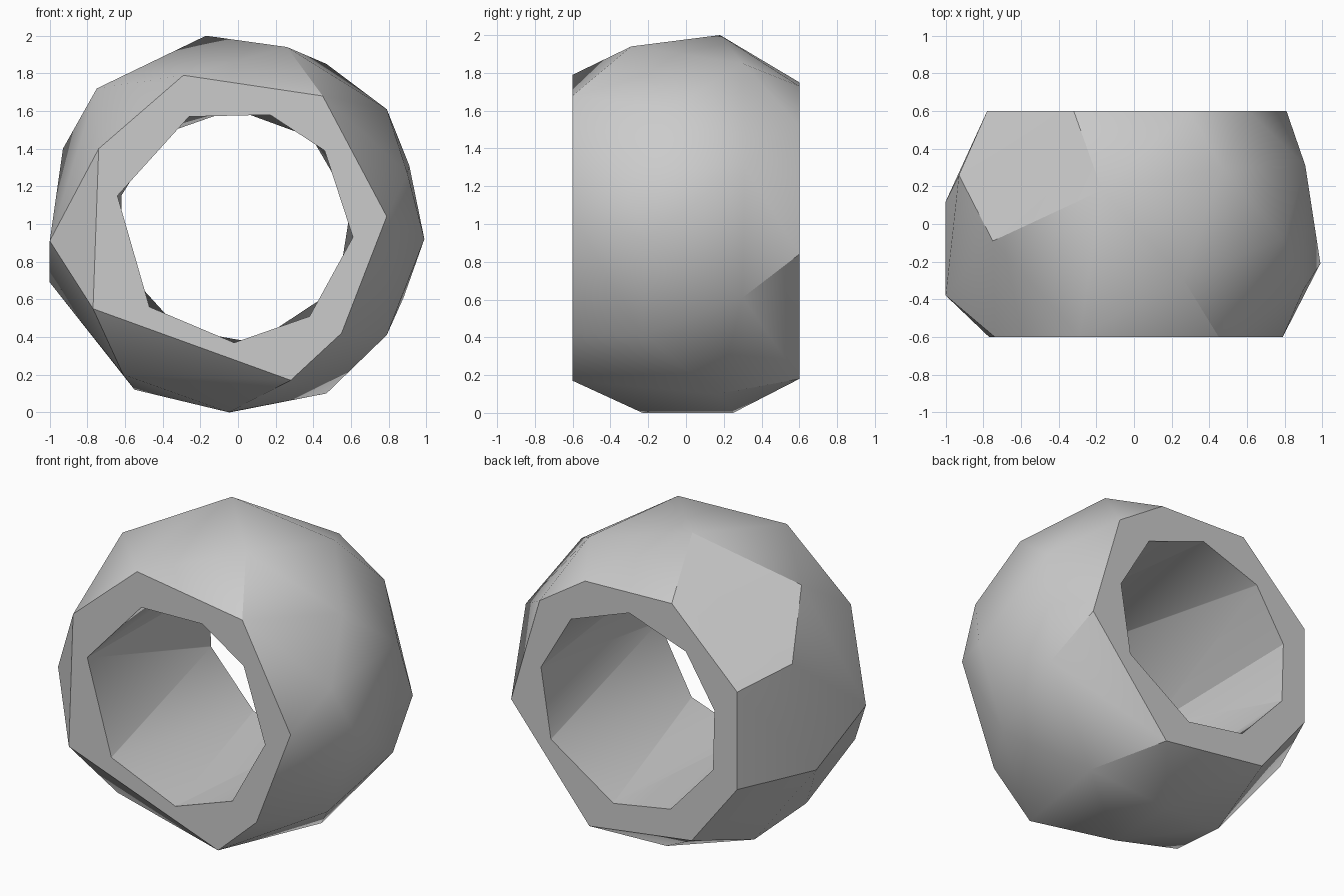
import bpy
import bmesh
import math

HALF_DEPTH = .6

default_cube = bpy.data.objects.get("Cube")
if default_cube:
    bpy.data.objects.remove(default_cube, do_unlink=True)


def ring(y, outline):
    """Place an (x, z) outline on the plane at depth y."""
    return [(x, y, z) for x, z in outline]


def hull_object(name, points):
    """Make a faceted solid wrapped tightly around the given points."""
    bm = bmesh.new()
    for point in points:
        bm.verts.new(point)
    result = bmesh.ops.convex_hull(bm, input=bm.verts)
    leftovers = [v for v in bm.verts if not v.link_faces]
    bmesh.ops.delete(bm, geom=leftovers, context="VERTS")
    # merge the triangles of flat areas into single facets
    bmesh.ops.dissolve_limit(bm, angle_limit=math.radians(1),
                             verts=bm.verts, edges=bm.edges)
    bmesh.ops.recalc_face_normals(bm, faces=bm.faces)
    mesh = bpy.data.meshes.new(name)
    bm.to_mesh(mesh)
    bm.free()
    obj = bpy.data.objects.new(name, mesh)
    bpy.context.collection.objects.link(obj)
    return obj


def flat_material(name, color):
    material = bpy.data.materials.new(name)
    material.use_nodes = True
    material.diffuse_color = color
    shader = next(node for node in material.node_tree.nodes
                  if node.type == "BSDF_PRINCIPLED")
    shader.inputs["Base Color"].default_value = color
    return material


# Flat rims at the two open ends
front_rim = [(-.29, 1.79), (.45, 1.68), (.79, 1.04), (.55, .42),
             (.28, .17), (-.77, .55), (-.74, 1.4)]
back_rim = [(.29, 1.73), (-.32, 1.75), (-.78, 1.31), (-.78, .69),
            (-.46, .28), (.26, .18), (.81, .84), (.61, 1.52)]

# Corners of the rough bulging belt
belt_top = [(-.17, .18, 2), (.26, -.29, 1.94), (.47, .3, 1.85),
            (-.75, -.09, 1.72), (.79, -.08, 1.61)]
belt_sides = [(-.93, .26, 1.4), (.91, .31, 1.31), (.9, -.35, 1.27),
              (.99, -.21, .92), (-1, -.38, .91), (-1, .12, .69),
              (.88, .3, .61), (.79, -.23, .41)]
belt_bottom = [(-.61, -.34, .2), (-.55, .1, .12), (.47, .17, .1),
               (-.05, -.23, 0), (-.04, .25, 0)]

bead = hull_object("faceted_bead",
                   ring(-HALF_DEPTH, front_rim) + ring(HALF_DEPTH, back_rim)
                   + belt_top + belt_sides + belt_bottom)

# Tunnel through the bead, slightly longer than the bead is deep
front_opening = [(-.64, 1.15), (-.26, 1.57), (.17, 1.58), (.46, 1.39),
                 (.61, .93), (.38, .51), (-.02, .37), (-.47, .56)]
back_opening = [(.6, 1.1), (.39, 1.46), (-.02, 1.61), (-.42, 1.47),
                (-.62, 1.15), (-.61, .77), (-.31, .44), (.09, .37),
                (.53, .66)]
cut_depth = HALF_DEPTH + .01
tunnel = hull_object("tunnel_cutter", ring(-cut_depth, front_opening)
                     + ring(cut_depth, back_opening))
tunnel.hide_render = True

cut = bead.modifiers.new("tunnel_cut", "BOOLEAN")
cut.operation = "DIFFERENCE"
cut.solver = "EXACT"
cut.object = tunnel

# Apply the cut and drop the cutter
bpy.ops.object.select_all(action="DESELECT")
bead.select_set(True)
bpy.context.view_layer.objects.active = bead
bpy.ops.object.modifier_apply(modifier=cut.name)
bpy.data.objects.remove(tunnel, do_unlink=True)

# One plain colour, with crisp edges only at the stronger creases
bead.data.materials.clear()
bead.data.materials.append(flat_material("stone_grey", (.6, .6, .6, 1)))
bpy.ops.object.shade_smooth_by_angle(angle=math.radians(30))
